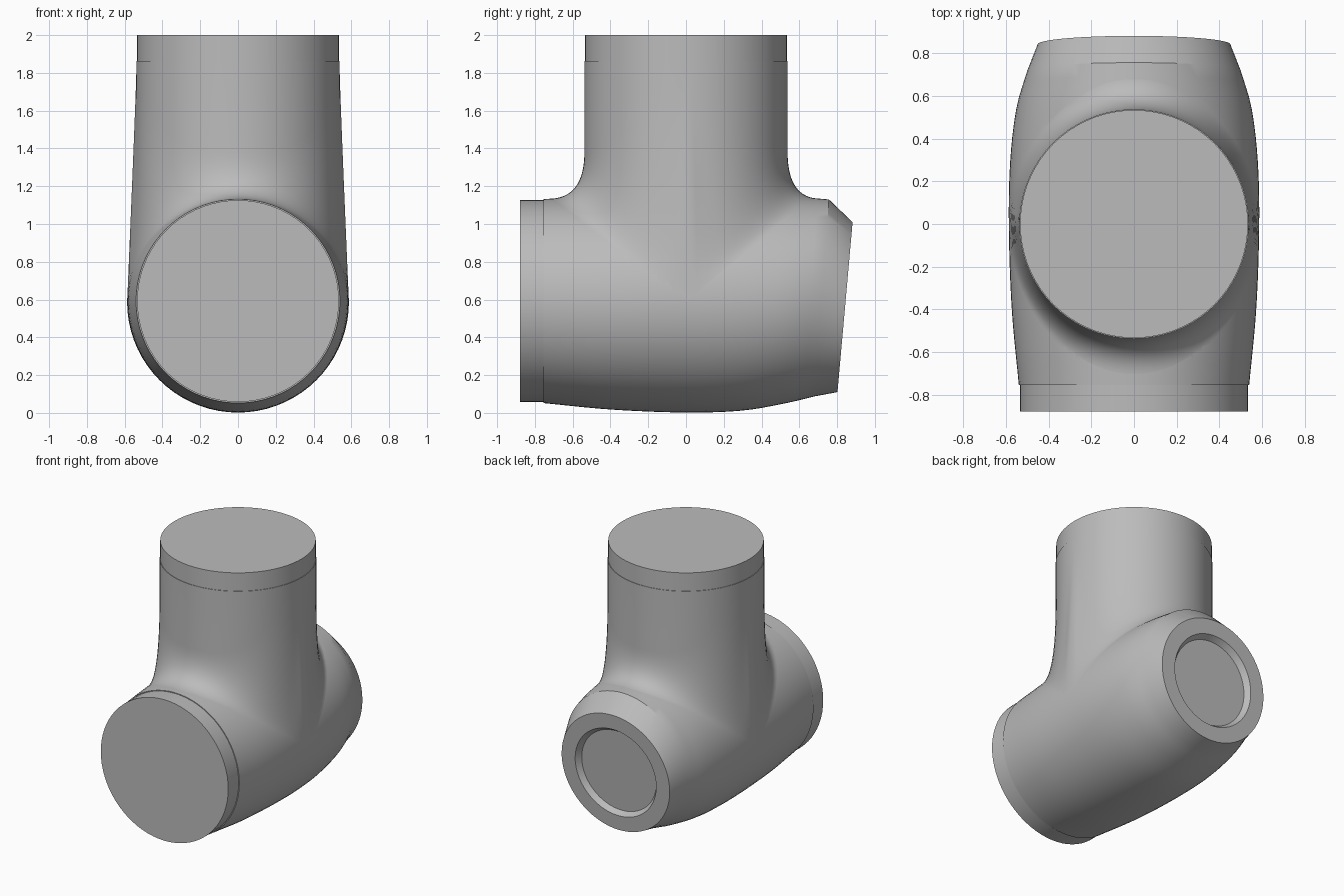
import bpy, bmesh, math
from mathutils import Vector

cube = bpy.data.objects.get("Cube")
if cube:
    bpy.data.objects.remove(cube)

grey = bpy.data.materials.new("light grey")
grey.use_nodes = True
grey.diffuse_color = (0.5, 0.5, 0.5, 1)
grey.node_tree.nodes["Principled BSDF"].inputs["Base Color"].default_value = (0.5, 0.5, 0.5, 1)

SEG = 72
R = 0.538            # neck radius
AXIS_Z = 0.592       # front port height

# Barrel stations: y, half width, bottom, top, lean
STATIONS = [(-0.755, 0.54, 0.052, 1.132, 0), (-0.4, 0.573, 0.018, 1.15, 0),
            (0, 0.587, 0.002, 1.172, 0), (0.3, 0.58, 0.012, 1.165, 0.01),
            (0.55, 0.55, 0.05, 1.145, 0.05), (0.72, 0.5, 0.088, 1.13, 0.07)]
FACE = (0.842, 0.452, 0.11, 1.01, 0.089)


def station(y):
    """Smooth interpolation between the barrel stations."""
    n = len(STATIONS)
    i = max(k for k in range(n - 1) if k == 0 or STATIONS[k][0] <= y)
    p0, p1, p2, p3 = (Vector(STATIONS[min(max(k, 0), n - 1)]) for k in range(i - 1, i + 3))
    t = (y - p1[0]) / (p2[0] - p1[0])
    h = p2[0] - p1[0]
    m1 = (p2 - p0) * (h / (p2[0] - p0[0]))
    m2 = (p3 - p1) * (h / (p3[0] - p1[0]))
    s = (p1 * (2*t**3 - 3*t*t + 1) + m1 * (t**3 - 2*t*t + t)
         + p2 * (3*t*t - 2*t**3) + m2 * (t**3 - t*t))
    return (y, *s[1:])


def on_section(s, ang, scale=1, depth=0):
    """Point on the leaning elliptical section s."""
    y, a, low, top, lean = s
    c = (top - low) / 2 * scale
    dz = c * math.sin(ang)
    return Vector((a * scale * math.cos(ang), y - depth + lean * dz, (top + low) / 2 + dz))


def loft(name, rings, cap_start=True, cap_end=True):
    bm = bmesh.new()
    loops = [[bm.verts.new(p) for p in ring] for ring in rings]
    for a, b in zip(loops, loops[1:]):
        for i in range(len(a)):
            j = (i + 1) % len(a)
            bm.faces.new((a[i], a[j], b[j], b[i]))
    if cap_start:
        bm.faces.new(loops[0])
    if cap_end:
        bm.faces.new(loops[-1])
    bmesh.ops.recalc_face_normals(bm, faces=bm.faces)
    mesh = bpy.data.meshes.new(name)
    bm.to_mesh(mesh)
    bm.free()
    mesh.materials.append(grey)
    obj = bpy.data.objects.new(name, mesh)
    bpy.context.collection.objects.link(obj)
    bpy.ops.object.select_all(action='DESELECT')
    obj.select_set(True)
    bpy.context.view_layer.objects.active = obj
    bpy.ops.object.shade_smooth_by_angle(angle=math.radians(30))
    return obj


angles = [2 * math.pi * i / SEG for i in range(SEG)]

# Horizontal barrel with a chamfered, recessed back face
y0, y1 = STATIONS[0][0], STATIONS[-1][0]
rings = [[on_section(station(y0 + (y1 - y0) * k / 24), a) for a in angles] for k in range(25)]
for scale, depth in ((1, 0), (0.75, 0), (0.69, 0.04)):
    rings.append([on_section(FACE, a, scale, depth) for a in angles])
loft("barrel", rings)


# Upright neck flaring tangentially into the barrel
def neck_curve(ang):
    co, si = math.cos(ang), math.sin(ang)
    start = Vector((R * co, R * si, 1.38 + 0.45 * co**4))
    s = station((0.68 if si > 0 else 0.73) * si)
    end = on_section(s, math.asin(min(1, abs(si))))
    end.x = s[1] * co
    slope = (s[3] - s[2]) / 2 / s[1] * abs(co) / max(abs(si), 0.01)
    mid = Vector((start.x, start.y, min(end.z + slope * abs(end.x - start.x), start.z - 0.1)))
    pts = [Vector((start.x, start.y, 1.862))]
    for k in range(17):
        t = k / 16
        pts.append(start * (1 - t)**2 + mid * (2 * t * (1 - t)) + end * t * t)
    return pts


loft("neck", list(zip(*[neck_curve(a) for a in angles])), cap_end=False)

# Plain end collars on the two ports
PORT = 0.534
circle = [(PORT * math.cos(a), PORT * math.sin(a)) for a in angles]
loft("top_collar", [[(x, y, z) for x, y in circle] for z in (1.85, 2.0)])
loft("front_collar", [[(x, y, AXIS_Z + z) for x, z in circle] for y in (-0.88, -0.74)])
